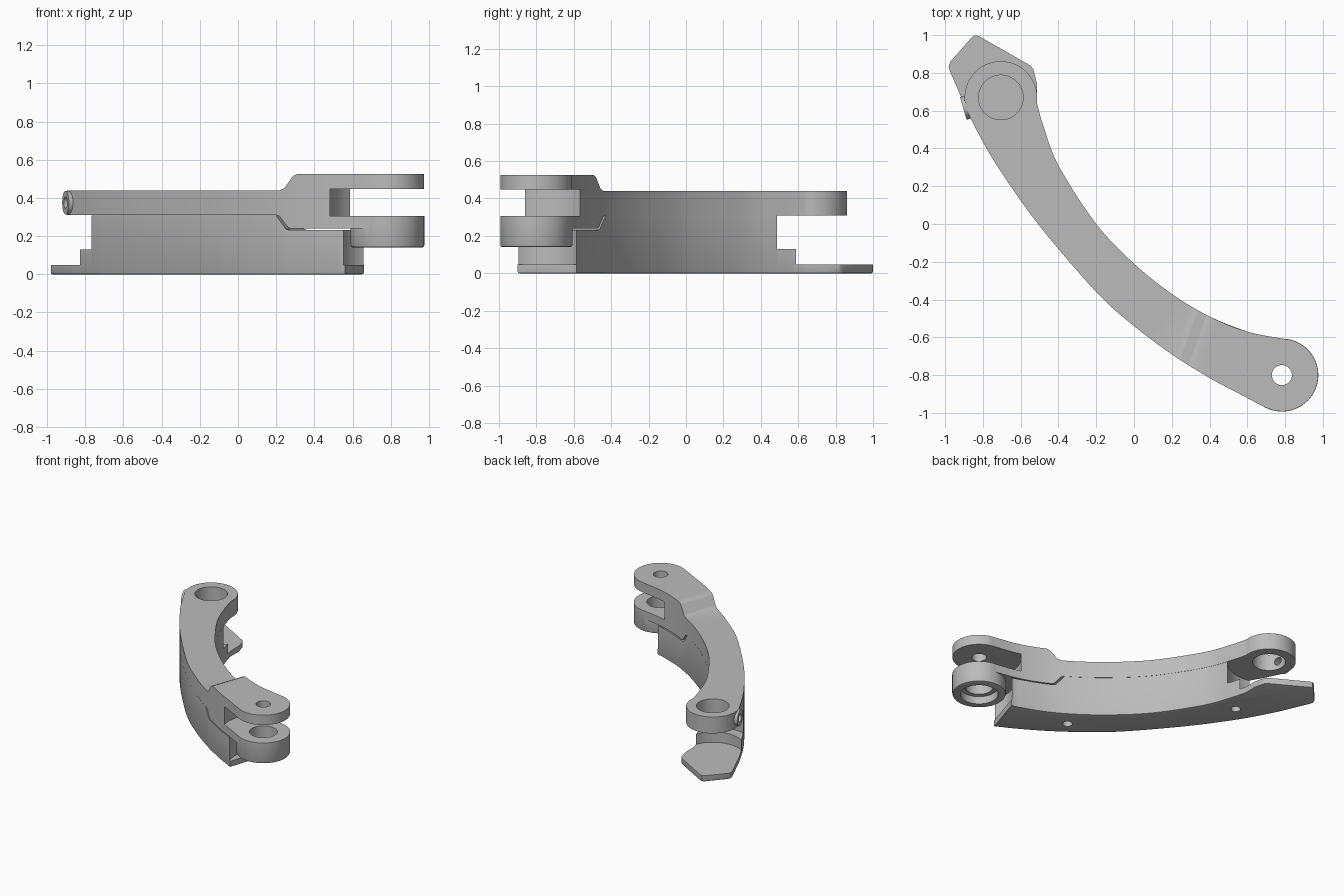
import bpy, bmesh, math
from mathutils import Vector

old = bpy.data.objects.get("Cube")
if old:
    bpy.data.objects.remove(old)

steel = bpy.data.materials.new("plain_grey")
steel.use_nodes = True
grey = (0.5, 0.5, 0.5, 1)
steel.diffuse_color = grey
steel.node_tree.nodes["Principled BSDF"].inputs["Base Color"].default_value = grey

PIVOT = (0.783, -0.8)    # fork end
BOSS = (-0.705, 0.67)    # boss end
LOBE = 0.192


def prism(name, outline, z0, z1, chamfer=0.0):
    """Upright extrusion of a plan outline, optionally chamfered underneath."""
    bm = bmesh.new()
    base = bm.faces.new([bm.verts.new((x, y, z0)) for x, y in outline])
    top = bmesh.ops.extrude_face_region(bm, geom=[base])["geom"]
    for v in top:
        if isinstance(v, bmesh.types.BMVert):
            v.co.z = z1
    bmesh.ops.recalc_face_normals(bm, faces=bm.faces)
    if chamfer:
        low = [e for e in bm.edges if all(v.co.z < z0 + 1e-5 for v in e.verts)]
        bmesh.ops.bevel(bm, geom=low, offset=chamfer, segments=2, affect='EDGES', profile=0.5)
    me = bpy.data.meshes.new(name)
    bm.to_mesh(me)
    bm.free()
    ob = bpy.data.objects.new(name, me)
    bpy.context.collection.objects.link(ob)
    me.materials.append(steel)
    return ob


def arc(c, r, a0, a1, n):
    return [(c[0] + r * math.cos(math.radians(a0 + (a1 - a0) * i / n)),
             c[1] + r * math.sin(math.radians(a0 + (a1 - a0) * i / n))) for i in range(n + 1)]


def cylinder(name, c, r, z0, z1, chamfer=0.0):
    return prism(name, arc(c, r, 0, 360, 64)[:-1], z0, z1, chamfer)


def spline(pts, n=5):
    """Smooth curve through the given plan points."""
    p = [Vector(q) for q in pts]
    p = [2 * p[0] - p[1]] + p + [2 * p[-1] - p[-2]]
    out = []
    for a, b, c, d in zip(p, p[1:], p[2:], p[3:]):
        for i in range(n):
            t = i / n
            out.append(0.5 * (2 * b + (c - a) * t + (2 * a - 5 * b + 4 * c - d) * t * t
                              + (3 * b - a - 3 * c + d) * t ** 3))
    return [tuple(v) for v in out] + [tuple(pts[-1])]


def combine(ob, other, op):
    m = ob.modifiers.new("cut", 'BOOLEAN')
    m.operation, m.solver, m.object = op, 'EXACT', other
    bpy.context.view_layer.update()
    with bpy.context.temp_override(object=ob, active_object=ob, selected_objects=[ob]):
        bpy.ops.object.modifier_apply(modifier=m.name)
    bpy.data.objects.remove(other)


def step_prism(name, profile):
    """Side profile (u, z) swept across the arm along the slanted step line."""
    ob = prism(name, profile, -1.5, 1.5)
    for v in ob.data.vertices:
        u, z, y = v.co
        v.co = (u + 0.36 * (y + 0.7), y, z)
    bm = bmesh.new()
    bm.from_mesh(ob.data)
    bmesh.ops.recalc_face_normals(bm, faces=bm.faces)
    bm.to_mesh(ob.data)
    bm.free()
    return ob


def finish(ob):
    bpy.ops.object.select_all(action='DESELECT')
    ob.select_set(True)
    bpy.context.view_layer.objects.active = ob
    bpy.ops.object.shade_smooth_by_angle(angle=math.radians(25))


# Shared plan curves of the arm
inner = [(-0.514, 0.64), (-0.48, 0.52), (-0.40, 0.31), (-0.2, 0), (0, -0.21),
         (0.2, -0.37), (0.4, -0.49), (0.6, -0.57)]
outer = [(0.56, -0.90), (0.4, -0.815), (0.2, -0.69), (0, -0.54), (-0.2, -0.36),
         (-0.5, -0.01), (-0.7, 0.27), (-0.8, 0.435), (-0.875, 0.58)]

# Link arm: plan outline intersected with the stepped side profile
outline = (spline(inner + [(0.81, -0.611)]) + arc(PIVOT, LOBE, 78, -112, 30)
           + spline([(0.70, -0.975)] + outer)[1:] + arc(BOSS, LOBE, 204, -6, 34))
link = prism("link_arm", outline, 0.1, 0.6)
combine(link, step_prism("profile", [
    (-2.5, 0.31), (0.2, 0.31), (0.22, 0.303), (0.27, 0.247), (0.29, 0.24), (2, 0.24),
    (2, 0.525), (0.33, 0.525), (0.305, 0.515), (0.25, 0.452), (0.22, 0.44), (-2.5, 0.44)]),
    'INTERSECT')

# Lower fork lug, fork slot and pivot holes
combine(link, cylinder("lug", PIVOT, LOBE + 0.001, 0.14, 0.36, 0.012), 'UNION')
for r, z0, z1 in [(0.306, 0.305, 0.447), (0.053, 0.4, 0.7), (0.1, 0.05, 0.4), (0.135, 0.05, 0.2)]:
    combine(link, cylinder("cutter", PIVOT, r, z0, z1), 'DIFFERENCE')

# Set screw collar on the boss, then the boss bore
aim = Vector((-0.96, -0.28, 0)).normalized()
for r, start, end, op in [(0.062, 0.15, 0.207, 'UNION'), (0.03, 0.05, 0.3, 'DIFFERENCE')]:
    part = cylinder("collar", (0, 0), r, start, end)
    turn = Vector((0, 0, 1)).rotation_difference(aim).to_matrix().to_4x4()
    part.data.transform(turn)
    part.location = (*BOSS, 0.375)
    bpy.context.view_layer.update()
    combine(link, part, op)
combine(link, cylinder("bore", BOSS, 0.118, 0.2, 0.6), 'DIFFERENCE')
finish(link)

# Base rail with the pointed foot plate
tip = [(-0.975, 0.81), (-0.981, 0.835), (-0.972, 0.86), (-0.855, 0.992), (-0.838, 0.999),
       (-0.822, 0.995), (-0.55, 0.84), (-0.533, 0.82), (-0.513, 0.74)]
rail = prism("base_rail", spline(inner + [(0.66, -0.585)]) + spline(outer) + tip, 0, 0.309, 0.008)
combine(rail, step_prism("step", [(0.18, 0.32), (0.2, 0.303), (0.26, 0.237), (0.28, 0.232),
                                  (2, 0.232), (2, 0.5), (0.18, 0.5)]), 'DIFFERENCE')

# Rounded clearances around both ends, above the floor plate
for c, r, z in [(PIVOT, 0.25, 0.048), (BOSS, 0.22, 0.048), (BOSS, 0.3, 0.13),
                ((-0.78, 0.9), 0.3, 0.048)]:
    combine(rail, cylinder("clearance", c, r, z, 0.6), 'DIFFERENCE')

# Blind mounting holes underneath
for c in [(0.18, -0.53), (-0.61, 0.41)]:
    combine(rail, cylinder("mount_hole", c, 0.035, -0.1, 0.1), 'DIFFERENCE')
finish(rail)
